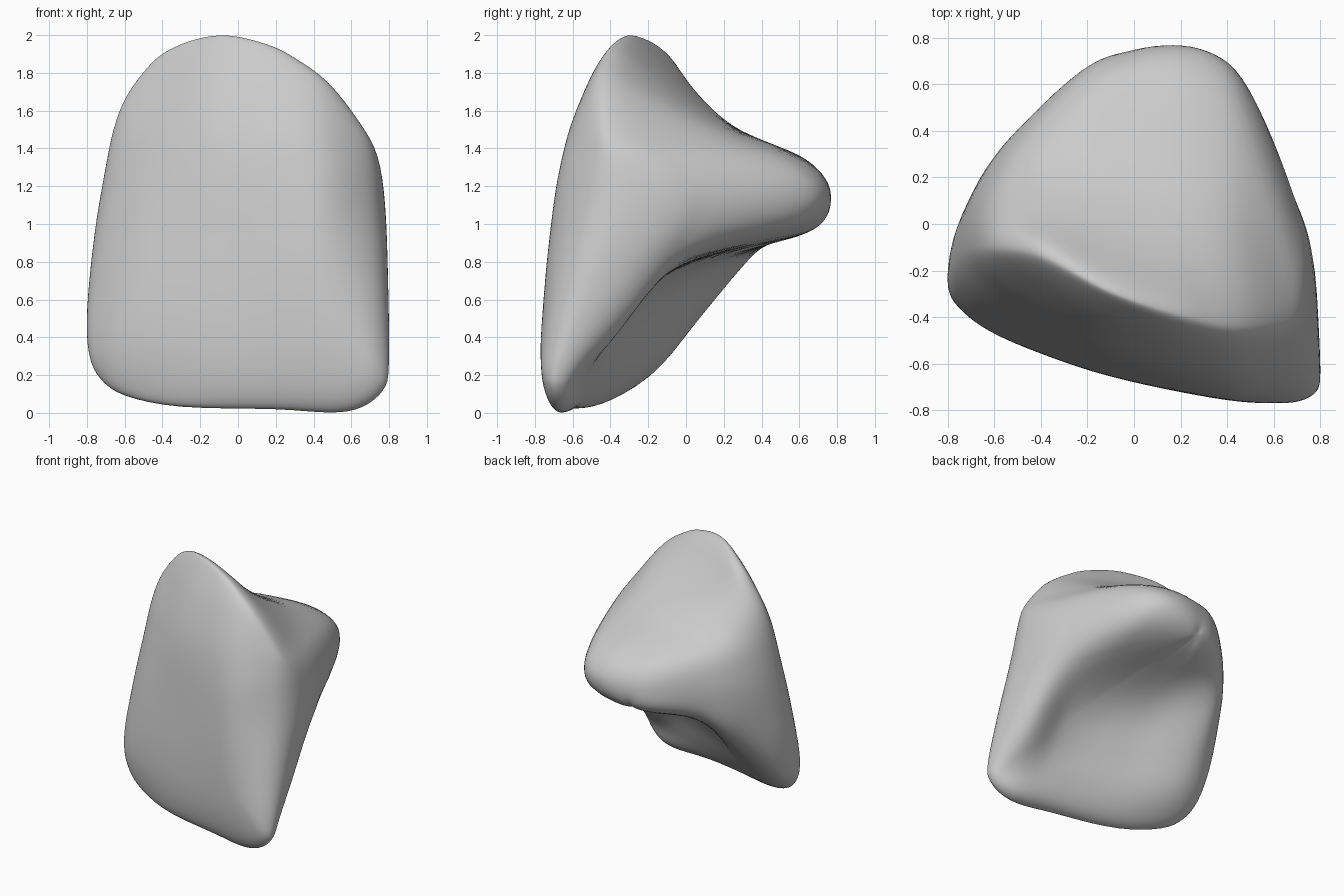
import bpy
import bmesh
from math import sin, pi
from mathutils import Vector

cube = bpy.data.objects.get("Cube")
if cube:
    bpy.data.objects.remove(cube, do_unlink=True)

# Front outline, clockwise from the top, as (x, z)
OUTLINE = [(-.05, 2), (.16, 1.95), (.3, 1.88), (.48, 1.75), (.65, 1.53), (.74, 1.36),
           (.78, 1.1), (.795, .7), (.8, .25), (.77, .12), (.66, .03), (.5, 0),
           (.2, .02), (-.3, .03), (-.6, .09), (-.73, .18), (-.79, .31), (-.8, .55),
           (-.76, .95), (-.71, 1.25), (-.66, 1.5), (-.59, 1.68), (-.47, 1.84),
           (-.37, 1.92), (-.22, 1.98)]
CENTRE = Vector((0, 1))

# Depth of each surface: columns run across x, rows run up z
COLUMNS = [-.75, -.5, -.1, .4, .7]
BACK = {
    0: [-.22, -.32, -.41, -.48, -.47],
    .2: [-.07, -.13, -.33, -.47, -.5],
    .45: [.08, .04, -.2, -.37, -.27],
    .7: [.2, .25, .0, -.16, -.07],
    .85: [.22, .38, .26, .13, .05],
    .95: [.24, .42, .64, .54, .18],
    1.15: [.25, .43, .72, .71, .28],
    1.35: [.16, .36, .6, .56, .12],
    1.5: [.12, .22, .28, .19, -.18],
    1.75: [.04, .08, .0, -.17, -.38],
    2: [.02, .04, -.17, -.33, -.43],
}
FRONT = {
    0: [-.45, -.54, -.67, -.75, -.8],
    .4: [-.44, -.53, -.66, -.76, -.79],
    .9: [-.36, -.47, -.62, -.73, -.69],
    1.4: [-.24, -.36, -.56, -.66, -.59],
    1.75: [-.12, -.23, -.46, -.57, -.52],
    2: [-.08, -.13, -.36, -.5, -.5],
}


def spline(keys, values, t):
    """Smooth curve through values placed at keys."""
    last = len(keys) - 1
    t = min(max(t, keys[0]), keys[last])
    i = max(k for k in range(last) if keys[k] <= t)

    def slope(k):
        a, b = max(k - 1, 0), min(k + 1, last)
        return (values[b] - values[a]) / (keys[b] - keys[a])

    width = keys[i + 1] - keys[i]
    f = (t - keys[i]) / width
    ease = f * f * (3 - 2 * f)
    bend = f * (1 - f) * width * (slope(i) * (1 - f) - slope(i + 1) * f)
    return values[i] + (values[i + 1] - values[i]) * ease + bend


def depth(table, x, z):
    rows = [spline(COLUMNS, row, x) for row in table.values()]
    return spline(list(table), rows, z)


def outline_points(per_span):
    """Resample the closed outline into a smooth loop."""
    n = len(OUTLINE)
    wrapped = [OUTLINE[k % n] for k in range(-2, n + 3)]
    keys = list(range(-2, n + 3))
    axes = [[p[a] for p in wrapped] for a in (0, 1)]
    return [Vector([spline(keys, axis, s / per_span) for axis in axes])
            for s in range(n * per_span)]


def build_wedge():
    bm = bmesh.new()
    loop = outline_points(4)
    steps = 36
    count = len(loop)

    def surface_point(table, p, r):
        q = CENTRE + (p - CENTRE) * r
        front, back = depth(FRONT, *q), depth(BACK, *q)
        edge = front + (back - front) * .37
        full = front if table is FRONT else back
        round_off = max(0, 1 - r ** 6) ** .5
        return bm.verts.new((q.x, edge + (full - edge) * round_off, q.y))

    # Both surfaces grow inward from one shared rim
    rim = [surface_point(BACK, p, 1) for p in loop]
    for table in (FRONT, BACK):
        outer = rim
        for k in range(1, steps):
            r = sin(pi / 2 * (1 - k / steps))
            inner = [surface_point(table, p, r) for p in loop]
            for j in range(count):
                m = (j + 1) % count
                bm.faces.new((outer[j], outer[m], inner[m], inner[j]))
            outer = inner
        hub = surface_point(table, CENTRE, 0)
        for j in range(count):
            bm.faces.new((outer[j], outer[(j + 1) % count], hub))
    bmesh.ops.recalc_face_normals(bm, faces=bm.faces)
    mesh = bpy.data.meshes.new("wedge_body")
    bm.to_mesh(mesh)
    bm.free()
    obj = bpy.data.objects.new("wedge_body", mesh)
    bpy.context.collection.objects.link(obj)
    return obj


# Plain grey material
grey = bpy.data.materials.new("light_grey")
grey.use_nodes = True
colour = (.6, .6, .6, 1)
grey.diffuse_color = colour
grey.node_tree.nodes["Principled BSDF"].inputs["Base Color"].default_value = colour

body = build_wedge()
body.data.materials.append(grey)
body.data.shade_smooth()
soften = body.modifiers.new("soften", 'SMOOTH')
soften.factor = .5
soften.iterations = 6
